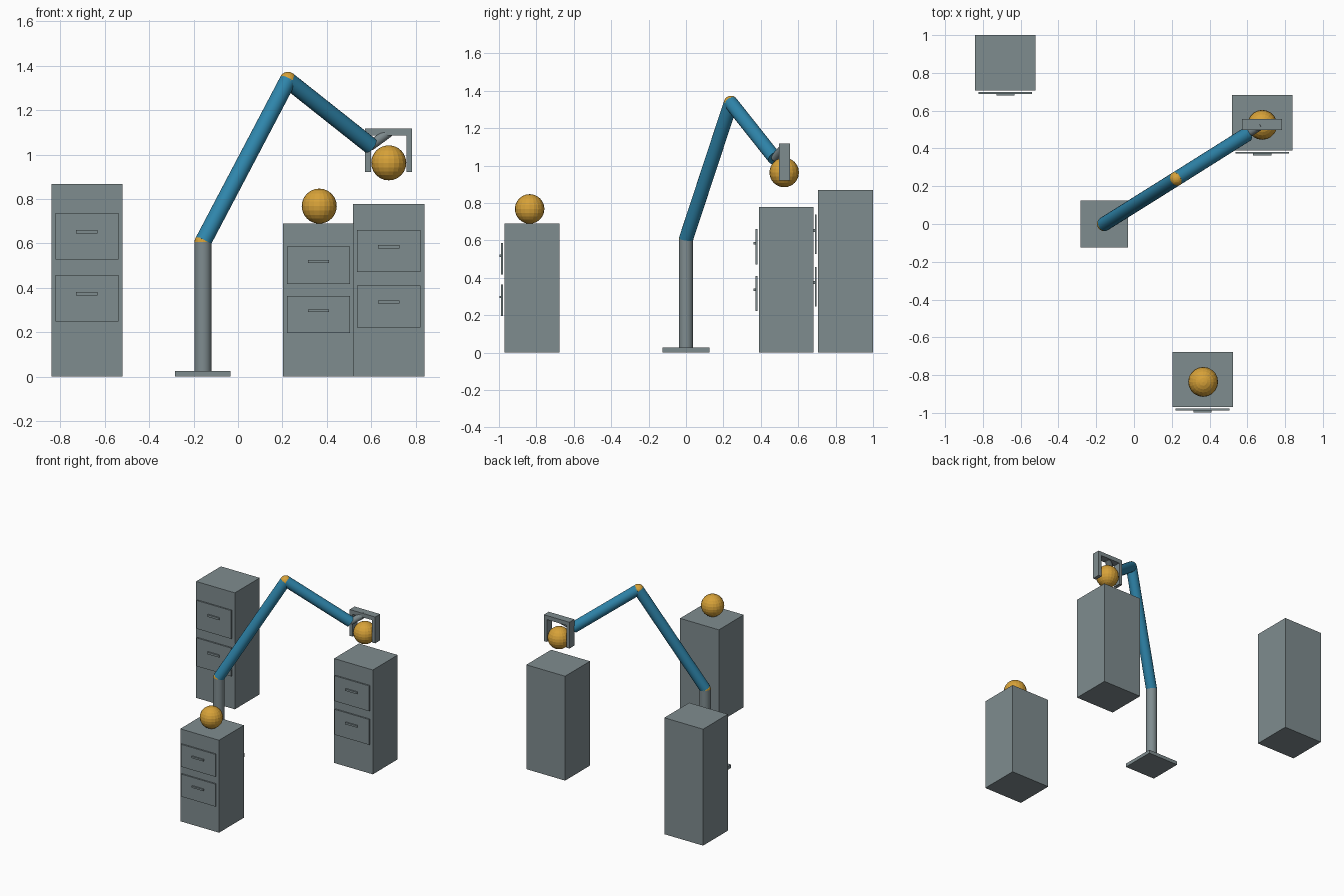
import bpy
from mathutils import Vector

if "Cube" in bpy.data.objects:
    bpy.data.objects.remove(bpy.data.objects["Cube"])


def material(name, color):
    m = bpy.data.materials.new(name)
    m.diffuse_color = (*color, 1)
    m.use_nodes = True
    m.node_tree.nodes["Principled BSDF"].inputs["Base Color"].default_value = m.diffuse_color
    return m


GREY = material("steel grey", (0.212, 0.262, 0.275))
BLUE = material("arm blue", (0.028, 0.235, 0.407))
GOLD = material("gold", (0.68, 0.36, 0.04))


def finish(name, mat):
    ob = bpy.context.object
    ob.name = name
    ob.data.materials.append(mat)
    return ob


def box(name, lo, hi, mat=GREY):
    lo, hi = Vector(lo), Vector(hi)
    bpy.ops.mesh.primitive_cube_add(size=1, location=(lo + hi) / 2)
    bpy.context.object.scale = hi - lo
    return finish(name, mat)


def rod(name, a, b, r, mat):
    a, b = Vector(a), Vector(b)
    d = b - a
    bpy.ops.mesh.primitive_cylinder_add(
        vertices=20, radius=r, depth=d.length, location=(a + b) / 2,
        rotation=d.to_track_quat('Z', 'Y').to_euler())
    ob = finish(name, mat)
    bpy.ops.object.shade_smooth_by_angle()
    return ob


def ball(name, center, r):
    bpy.ops.mesh.primitive_uv_sphere_add(
        segments=20, ring_count=12, radius=r, location=center)
    return finish(name, GOLD)


# Filing cabinets: body, two drawer fronts and their handles
def cabinet(name, x, front, h):
    box(name + "_body", (x - 0.16, front, 0), (x + 0.16, front + 0.293, h))
    for label, bottom, grip in (("upper", 0.607, 0.752), ("lower", 0.285, 0.431)):
        box(f"{name}_{label}_drawer", (x - 0.142, front - 0.018, bottom * h),
            (x + 0.142, front - 0.008, (bottom + 0.243) * h))
        box(f"{name}_{label}_handle", (x - 0.048, front - 0.028, (grip - 0.009) * h),
            (x + 0.048, front - 0.018, (grip + 0.009) * h))


cabinet("left_cabinet", -0.681, 0.707, 0.868)
cabinet("front_cabinet", 0.363, -0.97, 0.689)
cabinet("right_cabinet", 0.679, 0.39, 0.778)

# Robot arm: base, post, two links, joints
shoulder = (-0.158, 0, 0.607)
elbow = (0.225, 0.24, 1.335)
wrist = (0.597, 0.474, 1.04)
hand = (0.679, 0.526, 1.1)
R = 0.038
box("base_plate", (-0.283, -0.125, 0), (-0.033, 0.125, 0.026))
rod("post", (-0.158, 0, 0.02), shoulder, R, GREY)
rod("upper_arm", shoulder, elbow, R, BLUE)
rod("forearm", elbow, wrist, R, BLUE)
ball("shoulder_joint", shoulder, R)
ball("elbow_joint", elbow, R)
rod("wrist_rod", wrist, hand, 0.022, GREY)

# Gripper: crossbar and two fingers
box("gripper_bar", (0.573, 0.497, 1.087), (0.784, 0.555, 1.117))
for side, x in (("left", 0.573), ("right", 0.759)):
    box(f"{side}_finger", (x, 0.497, 0.921), (x + 0.025, 0.555, 1.087))

# Balls
ball("held_ball", (0.679, 0.525, 0.963), 0.079)
ball("resting_ball", (0.366, -0.836, 0.768), 0.079)
